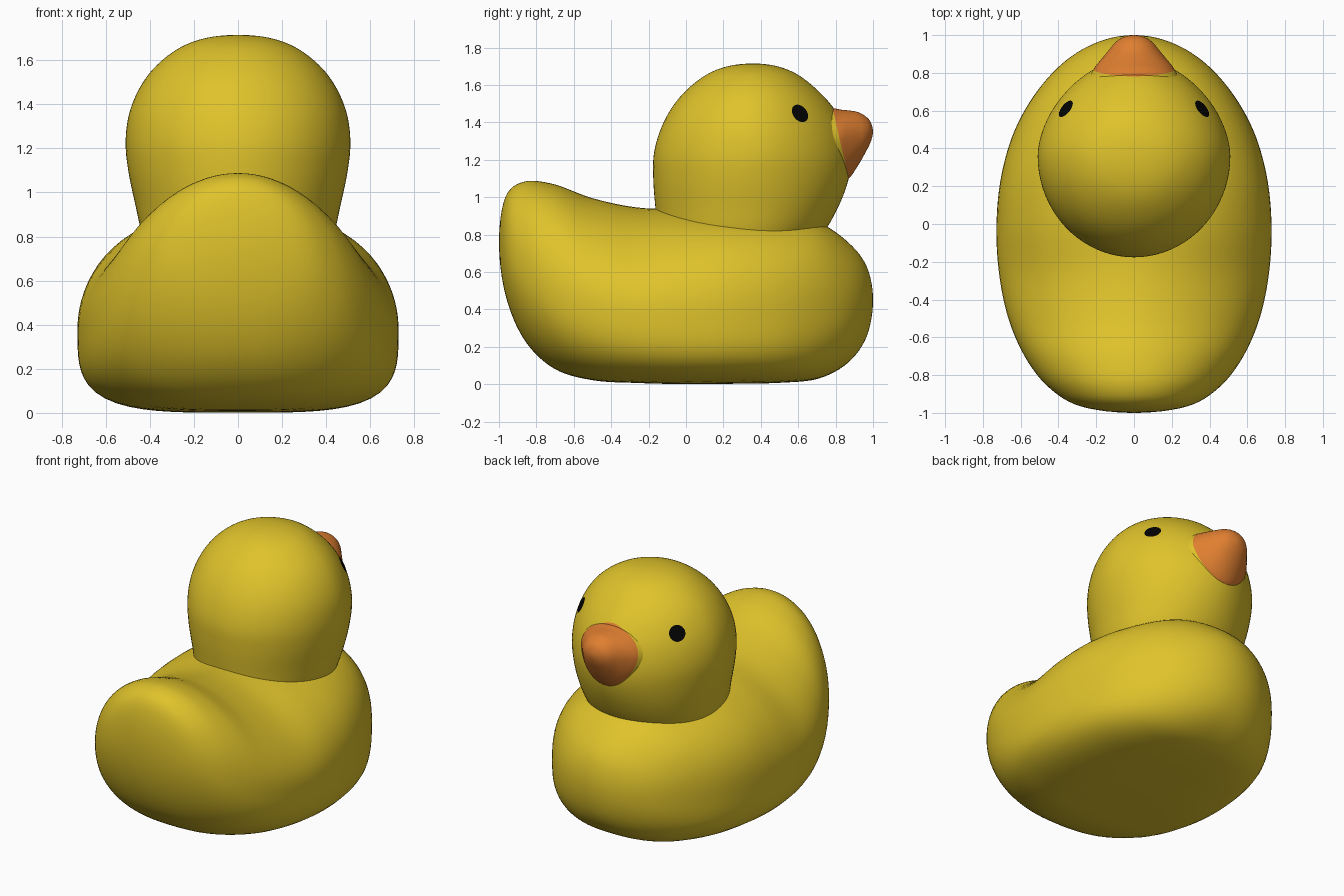
import bpy, bmesh, math
from mathutils import Vector
from mathutils.bvhtree import BVHTree

if "Cube" in bpy.data.objects:
    bpy.data.objects.remove(bpy.data.objects["Cube"])

SEG, SUB = 80, 6


def material(name, rgb):
    m = bpy.data.materials.new(name)
    m.diffuse_color = (*rgb, 1)
    m.use_nodes = True
    m.node_tree.nodes["Principled BSDF"].inputs["Base Color"].default_value = m.diffuse_color
    return m


YELLOW = material("yellow", (0.74, 0.545, 0.024))
ORANGE = material("orange", (0.74, 0.21, 0.03))
BLACK = material("black", (0.001, 0.001, 0.001))


def clean(bm):
    bmesh.ops.remove_doubles(bm, verts=bm.verts, dist=1e-5)
    bmesh.ops.recalc_face_normals(bm, faces=bm.faces)
    for f in bm.faces:
        f.smooth = True


def add_object(name, bm, *mats):
    me = bpy.data.meshes.new(name)
    bm.to_mesh(me)
    for m in mats:
        me.materials.append(m)
    ob = bpy.data.objects.new(name, me)
    bpy.context.collection.objects.link(ob)
    return ob


def smooth_stations(st):
    """Spline through stations; ends are mirrored so that poles come out round."""
    def ghost(p):
        return (p[0], -p[1], p[3], p[2]) + tuple(p[4:])
    pts = [ghost(st[1])] + list(st) + [ghost(st[-2])]
    out = []
    for i in range(1, len(pts) - 2):
        for k in range(SUB):
            t = k / SUB
            out.append([0.5 * (2 * b + (c - a) * t + (2 * a - 5 * b + 4 * c - d) * t * t
                               + (3 * b - a - 3 * c + d) * t ** 3)
                        for a, b, c, d in zip(*pts[i - 1:i + 3])])
    out.append(list(st[-1]))
    return out


def bridge(bm, rings):
    for r0, r1 in zip(rings, rings[1:]):
        for i in range(len(r0)):
            j = (i + 1) % len(r0)
            bm.faces.new((r0[i], r0[j], r1[j], r1[i]))


def loft(stations, place):
    """Station: position, half width, low, high, widest level, low and high roundness."""
    bm = bmesh.new()
    rings = []
    for p, w, lo, hi, mid, nlo, nhi in smooth_stations(stations):
        ring = []
        for i in range(SEG):
            a = math.tau * i / SEG
            c, s = math.cos(a), math.sin(a)
            n = nhi if s >= 0 else nlo
            r = (abs(c) ** n + abs(s) ** n) ** (-1 / n)
            v = mid + r * s * ((hi - mid) if s >= 0 else (mid - lo))
            ring.append(bm.verts.new(place(p, max(w, 0) * r * c, v)))
        rings.append(ring)
    bridge(bm, rings)
    clean(bm)
    return bm


def along_y(p, u, v):
    return (u, p, v)


def along_z(p, u, v):
    return (u, v, p)


def paint_front(bm):
    """Cut by a sloping plane; faces in front of it become orange."""
    co, no = Vector((0, .785, 1.47)), Vector((0, 1, .23)).normalized()
    bmesh.ops.bisect_plane(bm, geom=bm.verts[:] + bm.edges[:] + bm.faces[:], plane_co=co, plane_no=no)
    for f in bm.faces:
        c = f.calc_center_median()
        f.material_index = int((c - co).dot(no) > 0 and c.z > 1.0)


# Body with raised tail, stations at even angles from tail to breast
profile = [
    (0, .76, .76, .76, 2, 2), (.28, .48, 1.0, .71, 2.1, 2), (.45, .24, 1.083, .60, 2.2, 2),
    (.575, .085, 1.07, .50, 2.5, 1.95), (.665, .022, .995, .44, 3.0, 1.8), (.715, .007, .945, .40, 3.5, 1.8),
    (.728, .001, .935, .38, 3.7, 2.1), (.702, .003, .92, .38, 3.7, 2.35), (.63, .008, .90, .38, 3.5, 2.4),
    (.51, .030, .865, .40, 3.0, 2.3), (.36, .115, .76, .42, 2.5, 2.1), (.185, .255, .63, .44, 2.1, 2),
    (0, .45, .45, .45, 2, 2)]
body = [(-math.cos(math.pi * i / 12),) + p for i, p in enumerate(profile)]
add_object("body", loft(body, along_y), YELLOW)

# Head, stacked upward from inside the body, tapering towards the beak
head = [(z, w, b, f, m, 2, n) for z, w, b, f, m, n in [
    (.60, 0, .3, .3, .3, 2), (.66, .36, -.08, .60, .3, 2), (.80, .43, -.145, .728, .32, 2),
    (.95, .467, -.164, .815, .34, 1.95), (1.10, .498, -.175, .87, .35, 1.85), (1.23, .51, -.172, .882, .36, 1.78),
    (1.36, .493, -.137, .855, .36, 1.75), (1.48, .443, -.075, .787, .36, 1.78), (1.58, .366, .01, .695, .36, 1.85),
    (1.66, .258, .118, .59, .36, 1.9), (1.702, .14, .23, .48, .36, 2), (1.715, 0, .36, .36, .36, 2)]]
bm = loft(head, along_z)
surface = BVHTree.FromBMesh(bm)
paint_front(bm)
add_object("head", bm, YELLOW, ORANGE)

# Beak, flaring back into the head
beak = [(y, w, lo, hi, m, 2, 2) for y, w, lo, hi, m in [
    (.62, 0, 1.3, 1.3, 1.3), (.70, .27, 1.14, 1.46, 1.30), (.78, .235, 1.12, 1.475, 1.30),
    (.83, .207, 1.10, 1.468, 1.31), (.87, .175, 1.10, 1.464, 1.32), (.92, .134, 1.17, 1.455, 1.33),
    (.96, .10, 1.24, 1.433, 1.34), (.987, .06, 1.295, 1.402, 1.35), (1.0, 0, 1.35, 1.35, 1.35)]]
bm = loft(beak, along_y)
paint_front(bm)
add_object("beak", bm, YELLOW, ORANGE)

# Eyes: thin round plates wrapped onto the head
for side, name in ((1, "right_eye"), (-1, "left_eye")):
    centre, normal, _, _ = surface.find_nearest(Vector((side * .352, .603, 1.443)))
    u = normal.cross(Vector((0, 0, 1))).normalized()
    v = normal.cross(u)
    bm = bmesh.new()
    rings = []
    for r in (0, .018, .036, .052):
        ring = []
        for i in range(24):
            a = math.tau * i / 24
            q = centre + u * (r * math.cos(a)) + v * (r * math.sin(a))
            co, no, _, _ = surface.find_nearest(q)
            ring.append(bm.verts.new(co + no * .004))
        rings.append(ring)
    bridge(bm, rings)
    clean(bm)
    bm.normal_update()
    if sum(f.normal.dot(normal) for f in bm.faces) < 0:
        bmesh.ops.reverse_faces(bm, faces=bm.faces[:])
    add_object(name, bm, BLACK)
